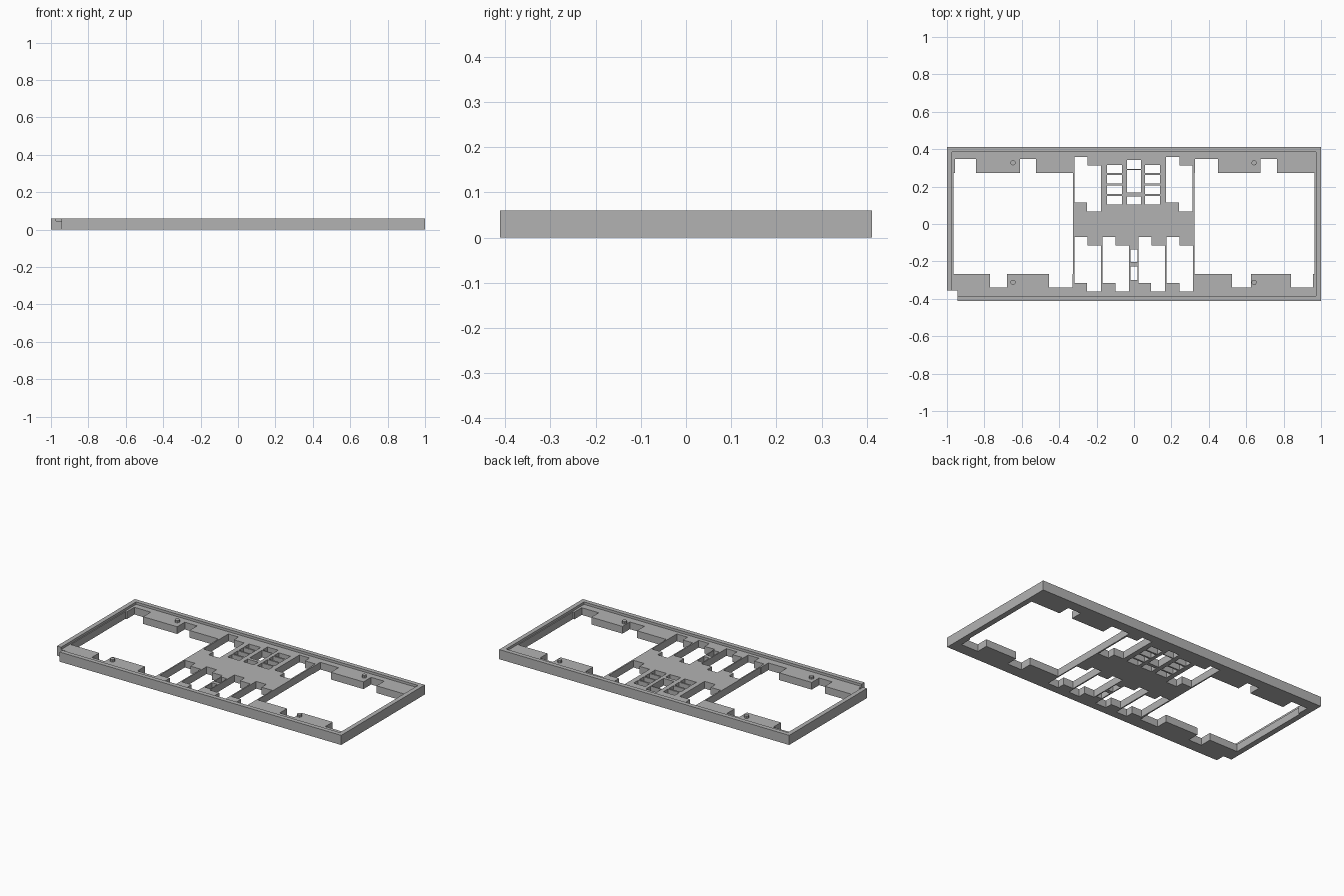
import bpy
import bmesh
from mathutils import Matrix, Vector

cube = bpy.data.objects.get("Cube")
if cube:
    bpy.data.objects.remove(cube, do_unlink=True)

HALF_X, HALF_Y = 1.0, 0.412
TOP, FLOOR = 0.06, 0.045
WALL = 0.028

grey = bpy.data.materials.new("plain_grey")
grey.use_nodes = True
colour = (0.45, 0.45, 0.45, 1)
grey.diffuse_color = colour
grey.node_tree.nodes["Principled BSDF"].inputs["Base Color"].default_value = colour


def add_box(bm, x0, x1, y0, y1, z0, z1):
    mid = Vector(((x0 + x1) / 2, (y0 + y1) / 2, (z0 + z1) / 2))
    size = Matrix.Diagonal((x1 - x0, y1 - y0, z1 - z0, 1))
    bmesh.ops.create_cube(bm, size=1, matrix=Matrix.Translation(mid) @ size)


def make_object(name, bm):
    mesh = bpy.data.meshes.new(name)
    bm.to_mesh(mesh)
    bm.free()
    mesh.materials.append(grey)
    obj = bpy.data.objects.new(name, mesh)
    bpy.context.collection.objects.link(obj)
    return obj


# Solid slab that becomes the tray
bm = bmesh.new()
add_box(bm, -HALF_X, HALF_X, -HALF_Y, HALF_Y, 0, TOP)
tray = make_object("frame_tray", bm)

# Shallow recess that leaves the raised rim
bm = bmesh.new()
add_box(bm, -HALF_X + WALL, HALF_X - WALL, -HALF_Y + WALL, HALF_Y - WALL, FLOOR, TOP + 0.1)
recess = make_object("recess_cutter", bm)

# Through openings
bm = bmesh.new()


def opening(x0, x1, y0, y1):
    add_box(bm, x0, x1, y0, y1, -0.1, TOP + 0.1)


def stepped_slot(x, y):
    opening(x, x + 0.07, y, y + 0.245)
    opening(x + 0.068, x + 0.142, y - 0.046, y + 0.199)


# Large end bays and their edge cutouts
opening(-0.966, -0.326, -0.267, 0.272)
opening(0.323, 0.966, -0.267, 0.272)
for x0, x1 in [(-0.957, -0.845), (-0.61, -0.525), (0.325, 0.45), (0.675, 0.765)]:
    opening(x0, x1, 0.2, 0.347)
for x0, x1 in [(-0.77, -0.68), (-0.455, -0.33), (0.525, 0.625), (0.84, 0.957)]:
    opening(x0, x1, -0.34, -0.2)

# Stepped slots of the centre section
for x in (-0.318, -0.168, 0.024, 0.174):
    stepped_slot(x, -0.315)
for x in (-0.318, 0.172):
    stepped_slot(x, 0.114)

# Window columns at the back and the small central windows
for x in (-0.145, 0.06):
    for row in range(4):
        y = 0.105 + row * 0.0555
        opening(x, x + 0.08, y, y + 0.045)
for y0, y1 in [(0.105, 0.147), (0.168, 0.289), (0.295, 0.343)]:
    opening(-0.037, 0.037, y0, y1)
for y0, y1 in [(-0.3, -0.228), (-0.203, -0.135)]:
    opening(-0.019, 0.018, y0, y1)

# Notched corner
opening(-1.1, -0.943, -0.5, -0.355)
holes = make_object("opening_cutter", bm)

for cutter in (recess, holes):
    cutter.hide_render = True
    cutter.hide_viewport = True
    mod = tray.modifiers.new(cutter.name, "BOOLEAN")
    mod.operation = "DIFFERENCE"
    mod.solver = "EXACT"
    mod.use_self = True
    mod.object = cutter

# Locating pegs
for side, x in (("right", -0.647), ("left", 0.642)):
    for end, y in (("front", -0.312), ("back", 0.327)):
        bm = bmesh.new()
        bmesh.ops.create_cone(bm, cap_ends=True, segments=10, radius1=0.014, radius2=0.014,
                              depth=0.02, matrix=Matrix.Translation((x, y, TOP - 0.01)))
        make_object(f"{end}_{side}_peg", bm)
